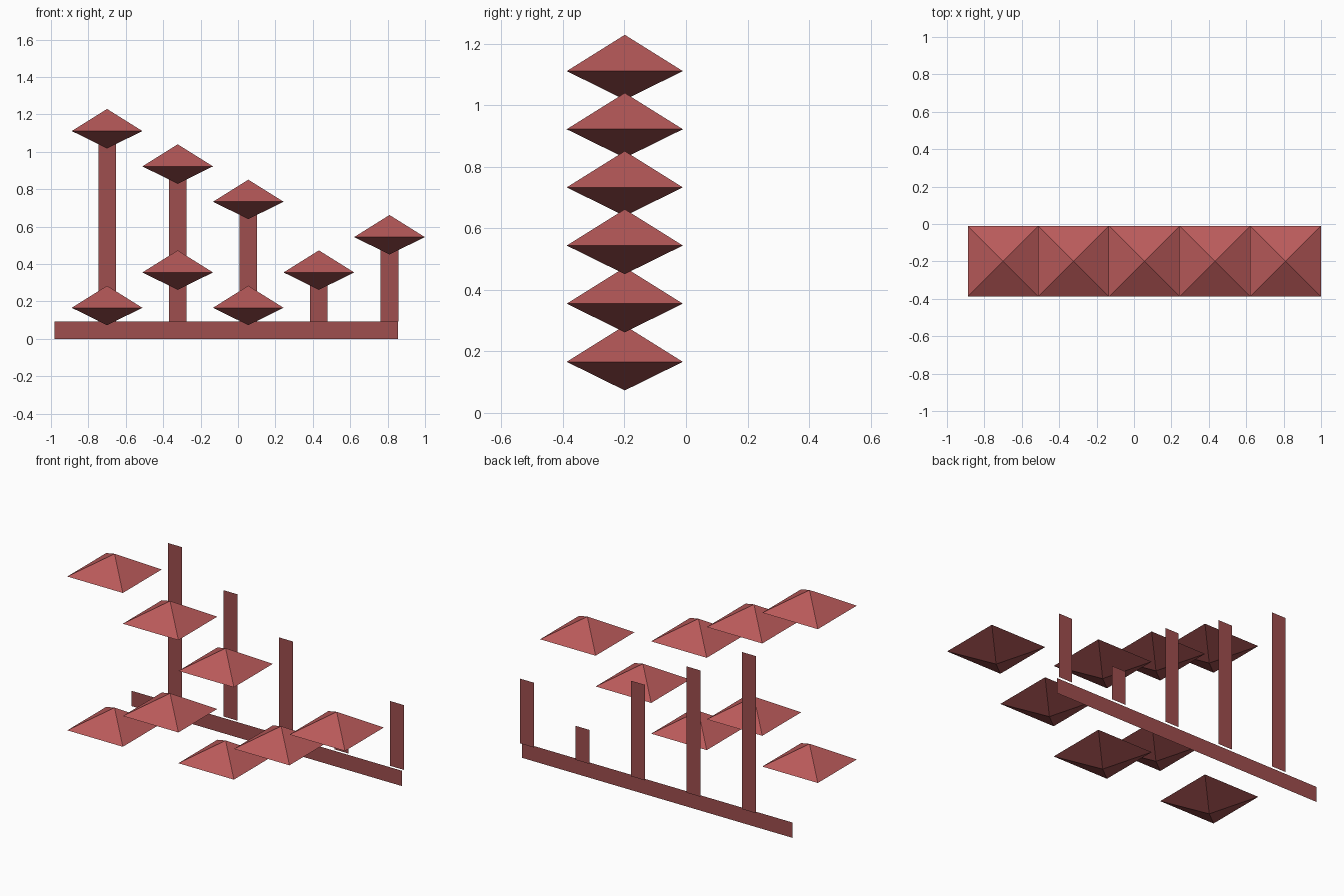
import bpy

if "Cube" in bpy.data.objects:
    bpy.data.objects.remove(bpy.data.objects["Cube"])

STEP = 0.3775           # column spacing, also the gem width
LEVEL = 0.189           # height of one step
X0 = -0.70              # first column
BASE_TOP = 0.094
BAR_W = 0.094


def material(name, rgb):
    mat = bpy.data.materials.new(name)
    mat.diffuse_color = (*rgb, 1)
    mat.use_nodes = True
    mat.node_tree.nodes["Principled BSDF"].inputs["Base Color"].default_value = mat.diffuse_color
    return mat


light_red = material("light_red", (0.49, 0.103, 0.103))
dark_red = material("dark_red", (0.345, 0.077, 0.077))


def make(name, verts, faces, mats):
    mesh = bpy.data.meshes.new(name)
    mesh.from_pydata(verts, [], faces)
    mesh.update()
    for m in mats:
        mesh.materials.append(m)
    obj = bpy.data.objects.new(name, mesh)
    bpy.context.collection.objects.link(obj)
    return obj


def panel(name, x0, x1, z0, z1, y):
    # flat upright sheet facing the front
    make(name, [(x0, y, z0), (x1, y, z0), (x1, y, z1), (x0, y, z1)],
         [(0, 1, 2, 3)], [dark_red])


def gem(name, x, z):
    # four-sided double pyramid, z is the widest level, darker underside
    h, y = STEP / 2, -0.199
    verts = [(x - h, y - h, z), (x + h, y - h, z), (x + h, y + h, z), (x - h, y + h, z),
             (x, y, z + 0.118), (x, y, z - 0.093)]
    faces = []
    for i in range(4):
        j = (i + 1) % 4
        faces += [(i, j, 4), (j, i, 5)]
    obj = make(name, verts, faces, [light_red, dark_red])
    for i, p in enumerate(obj.data.polygons):
        p.material_index = i % 2


# base strip
panel("base_strip", -0.982, 0.856, 0, BASE_TOP, 0.371)

# upright bars, each with its gems in front
columns = [(5, 0), (4, 1), (3, 0), (1,), (2,)]
for c, levels in enumerate(columns):
    x = X0 + c * STEP
    panel(f"upright_bar_{c + 1}", x - BAR_W / 2, x + BAR_W / 2,
          BASE_TOP, BASE_TOP + levels[0] * LEVEL + 0.02, 0.387)
    for n in levels:
        gem(f"gem_{c + 1}_{n}", x, 0.166 + n * LEVEL)
